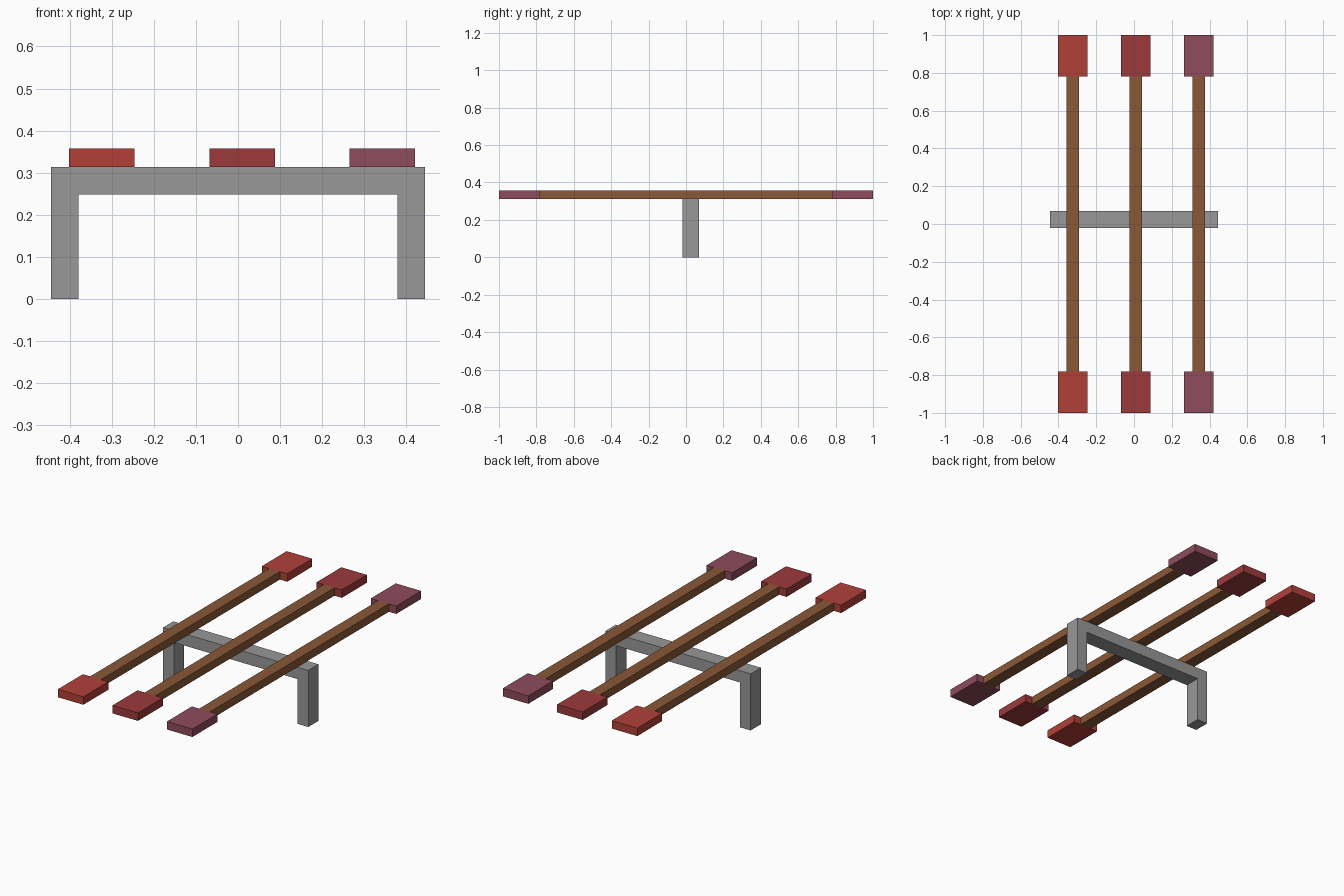
import bpy, bmesh

if "Cube" in bpy.data.objects:
    bpy.data.objects.remove(bpy.data.objects["Cube"])


def make_material(name, rgb):
    """Flat material from an 0-255 sRGB colour."""
    def lin(c):
        c /= 255
        return c / 12.92 if c <= 0.04045 else ((c + 0.055) / 1.055) ** 2.4
    m = bpy.data.materials.new(name)
    m.diffuse_color = (*[lin(c) for c in rgb], 1)
    m.use_nodes = True
    m.node_tree.nodes["Principled BSDF"].inputs["Base Color"].default_value = m.diffuse_color
    return m


def finish(name, bm, mat):
    bmesh.ops.recalc_face_normals(bm, faces=bm.faces)
    me = bpy.data.meshes.new(name)
    bm.to_mesh(me)
    bm.free()
    me.materials.append(mat)
    ob = bpy.data.objects.new(name, me)
    bpy.context.collection.objects.link(ob)
    return ob


def box(name, x, y, z, mat):
    """Box from (min, max) ranges on each axis."""
    bm = bmesh.new()
    bmesh.ops.create_cube(bm, size=1)
    for v in bm.verts:
        for i, (a, b) in enumerate((x, y, z)):
            v.co[i] = a if v.co[i] < 0 else b
    return finish(name, bm, mat)


grey = make_material("steel grey", (152, 152, 152))
brown = make_material("wood brown", (138, 88, 55))
reds = [make_material("bright red", (178, 64, 57)),
        make_material("dark red", (156, 58, 59)),
        make_material("plum", (143, 76, 93))]

# Support frame: an upside-down U profile extruded along y
OUT, INN, TOP, UNDER = 0.444, 0.379, 0.313, 0.248
Y0, Y1 = -0.02, 0.069
half = [(OUT, TOP), (OUT, 0), (INN, 0), (INN, UNDER)]
profile = half + [(-x, z) for x, z in reversed(half)]
bm = bmesh.new()
face = bm.faces.new([bm.verts.new((x, Y0, z)) for x, z in profile])
ext = bmesh.ops.extrude_face_region(bm, geom=[face])
for v in ext["geom"]:
    if isinstance(v, bmesh.types.BMVert):
        v.co.y = Y1
finish("support_frame", bm, grey)

# Three seesaw planks, each with a seat at both ends
SEAT_IN, Z = 0.782, (TOP, 0.357)
for i, cx in enumerate((-0.324, 0.01, 0.343)):
    box(f"plank_{i + 1}", (cx - 0.033, cx + 0.033), (-SEAT_IN, SEAT_IN), Z, brown)
    for end, y in (("front", (-1, -SEAT_IN)), ("back", (SEAT_IN, 1))):
        box(f"{end}_seat_{i + 1}", (cx - 0.078, cx + 0.078), y, Z, reds[i])
